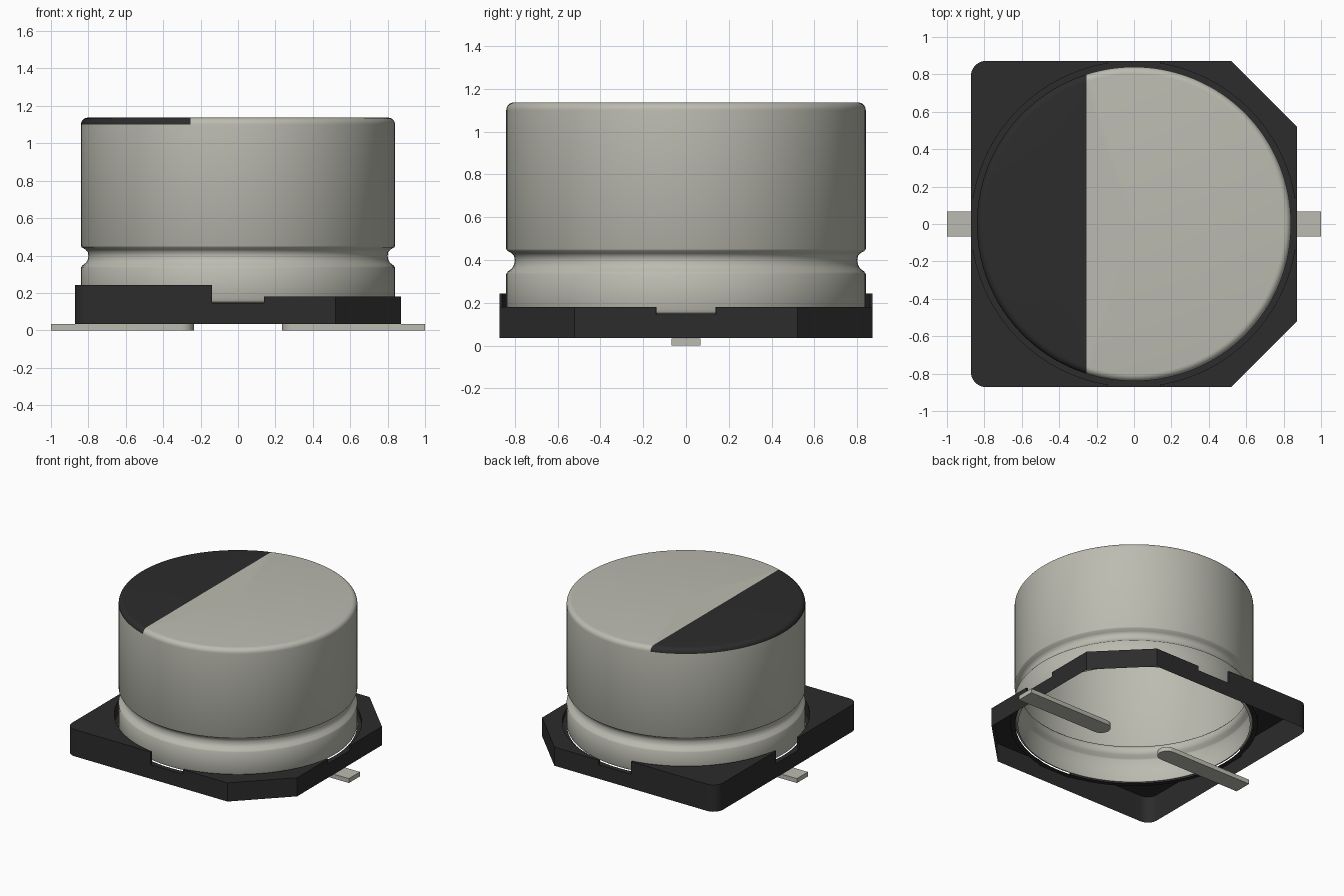
import bpy, bmesh, math
from mathutils import Vector

if "Cube" in bpy.data.objects:
    bpy.data.objects.remove(bpy.data.objects["Cube"], do_unlink=True)


def material(name, rgb):
    m = bpy.data.materials.new(name)
    m.use_nodes = True
    m.diffuse_color = (*rgb, 1)
    m.node_tree.nodes["Principled BSDF"].inputs["Base Color"].default_value = (*rgb, 1)
    return m


METAL = material("warm grey metal", (0.50, 0.50, 0.44))
BLACK = material("black plastic", (0.025, 0.025, 0.025))


def finish(name, bm, mats, smooth=None):
    bmesh.ops.recalc_face_normals(bm, faces=bm.faces[:])
    me = bpy.data.meshes.new(name)
    bm.to_mesh(me)
    bm.free()
    for m in mats:
        me.materials.append(m)
    ob = bpy.data.objects.new(name, me)
    bpy.context.collection.objects.link(ob)
    if smooth:
        bpy.ops.object.select_all(action='DESELECT')
        ob.select_set(True)
        bpy.context.view_layer.objects.active = ob
        bpy.ops.object.shade_smooth_by_angle(angle=math.radians(smooth))
    return ob


# Can: lathed open shell with a crimped groove and rounded top edge
STRIPE_X, FILLET_Z, TOP_Z, CAN_R, FILLET = -0.255, 1.10, 1.137, 0.84, 0.037
profile = [(0.815, 0.145), (0.832, 0.152), (CAN_R, 0.17), (CAN_R, 0.335), (0.833, 0.346),
           (0.812, 0.362), (0.803, 0.38), (0.80, 0.40), (0.803, 0.418), (0.815, 0.432),
           (0.836, 0.444), (CAN_R, 0.452), (CAN_R, FILLET_Z)]
for i in range(1, 7):
    a = math.radians(15 * i)
    profile.append((CAN_R - FILLET + FILLET * math.cos(a), FILLET_Z + FILLET * math.sin(a)))
profile.append((0, TOP_Z))

bm = bmesh.new()
pts = [bm.verts.new((r, 0, z)) for r, z in profile]
edges = [bm.edges.new(p) for p in zip(pts, pts[1:])]
bmesh.ops.spin(bm, geom=pts + edges, cent=(0, 0, 0), axis=(0, 0, 1),
               angle=math.tau, steps=128)
bmesh.ops.remove_doubles(bm, verts=bm.verts[:], dist=1e-4)

# Polarity mark: cut the top faces along a line and darken one side
top = [f for f in bm.faces if f.calc_center_median().z > FILLET_Z]
geom = top + list({e for f in top for e in f.edges}) + list({v for f in top for v in f.verts})
bmesh.ops.bisect_plane(bm, geom=geom, plane_co=(STRIPE_X, 0, 0), plane_no=(1, 0, 0))
for f in bm.faces:
    c = f.calc_center_median()
    f.material_index = int(c.z > FILLET_Z and c.x < STRIPE_X)
finish("can", bm, [METAL, BLACK], 35)

# Base outline: two rounded corners on -x, two chamfered corners on +x
H, CH, RAD = 0.872, 0.52, 0.08
outline = [Vector((H, -CH)), Vector((H, CH)), Vector((CH, H))]
for i in range(7):
    a = math.radians(90 + 15 * i)
    outline.append(Vector((-H + RAD + RAD * math.cos(a), H - RAD + RAD * math.sin(a))))
outline += [Vector((p.x, -p.y)) for p in reversed(outline[2:])]


def outline_radius(a):
    d = Vector((math.cos(a), math.sin(a)))
    best = 9.0
    for p, q in zip(outline, outline[1:] + outline[:1]):
        e = q - p
        k = d.cross(e)
        if abs(k) > 1e-9:
            t, s = p.cross(e) / k, p.cross(d) / k
            if t > 0 and -1e-6 <= s <= 1 + 1e-6:
                best = min(best, t)
    return best


# Rim height by direction: low on +x, high on -x, notched at the four side centres
NOTCH = math.atan2(0.14, H)
FLOOR, LOW, HIGH, BOTTOM = 0.145, 0.18, 0.243, 0.035


def rim_height(a):
    near = round(a / (math.pi / 2)) * math.pi / 2
    if abs(a - near) < NOTCH:
        return FLOOR
    return LOW if math.cos(a) > 0 else HIGH


angles = {round(math.tau * i / 144, 5) for i in range(144)}
angles |= {round(math.atan2(p.y, p.x) % math.tau, 5) for p in outline}
steps = {round((q * math.pi / 2 + s * NOTCH) % math.tau, 5) for q in range(4) for s in (-1, 1)}
stations = []
for a in sorted(angles | steps):
    if a in steps:
        stations += [(a, rim_height(a - 1e-3)), (a, rim_height(a + 1e-3))]
    else:
        stations.append((a, rim_height(a)))

# Base: hollow moulding with outer wall, rim, round well and a narrow ledge
bm = bmesh.new()
columns = []
for a, h in stations:
    R = outline_radius(a)
    well = min(0.87, R - 0.001)
    section = [(R, BOTTOM), (R, h), (well, h), (well, FLOOR - 0.001), (0.835, FLOOR - 0.001)]
    columns.append([bm.verts.new((r * math.cos(a), r * math.sin(a), z)) for r, z in section])
for c0, c1 in zip(columns, columns[1:] + columns[:1]):
    for i in range(4):
        quad = (c0[i], c1[i], c1[i + 1], c0[i + 1])
        if (c0[i].co - c1[i].co).length + (c0[i + 1].co - c1[i + 1].co).length > 1e-5:
            bm.faces.new(quad)
bmesh.ops.remove_doubles(bm, verts=bm.verts[:], dist=1e-5)
finish("base", bm, [BLACK], 20)

# Leads: flat strips with a rounded inner end
for side, name in ((1, "left_lead"), (-1, "right_lead")):
    W, T = 0.068, 0.034
    shape = [(1.0, -W), (1.0, W)]
    for i in range(13):
        a = math.radians(90 + 15 * i)
        shape.append((0.235 + W + W * math.cos(a), W * math.sin(a)))
    bm = bmesh.new()
    face = bm.faces.new([bm.verts.new((side * x, y, 0)) for x, y in shape])
    ext = bmesh.ops.extrude_face_region(bm, geom=[face], use_keep_orig=True)
    bmesh.ops.translate(bm, vec=(0, 0, T),
                        verts=[v for v in ext["geom"] if isinstance(v, bmesh.types.BMVert)])
    finish(name, bm, [METAL], 30)
